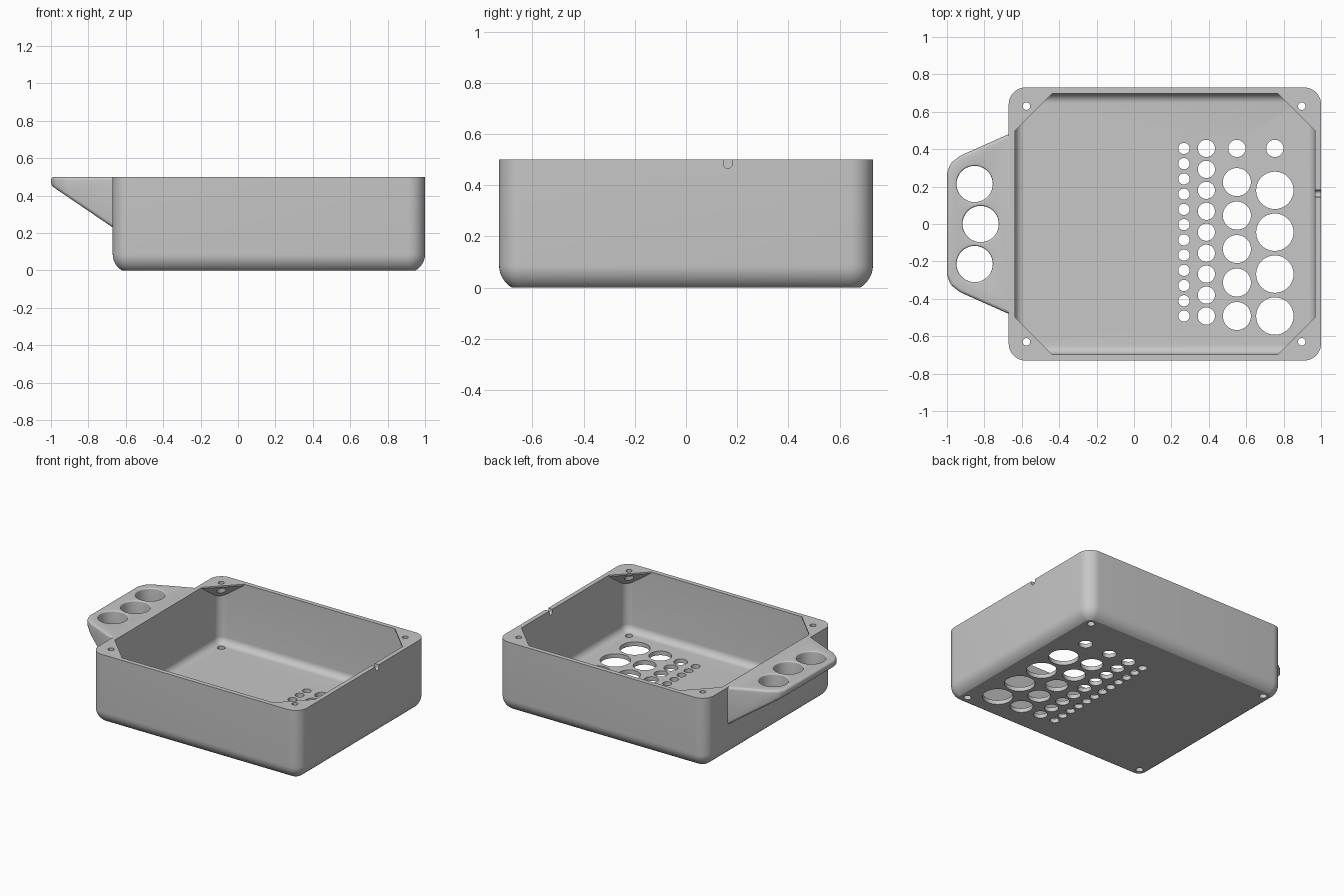
import bpy
import bmesh
from math import sin, cos, pi, sqrt, asin

if "Cube" in bpy.data.objects:
    bpy.data.objects.remove(bpy.data.objects["Cube"], do_unlink=True)

X0, X1, Y, TOP = -0.67, 1.0, 0.73, 0.5   # outer walls and rim height
WALL, CORNER = 0.033, 0.09
FLOOR = 0.03

grey = bpy.data.materials.new("grey plastic")
grey.diffuse_color = (0.57, 0.57, 0.57, 1)
grey.use_nodes = True
grey.node_tree.nodes["Principled BSDF"].inputs["Base Color"].default_value = (0.57, 0.57, 0.57, 1)


def skin(bm, rings):
    """Closed solid through a stack of equal-length point rings."""
    loops = [[bm.verts.new(p) for p in ring] for ring in rings]
    n = len(loops[0])
    for low, high in zip(loops, loops[1:]):
        for i in range(n):
            j = (i + 1) % n
            bm.faces.new((low[i], low[j], high[j], high[i]))
    bm.faces.new(loops[0][::-1])
    bm.faces.new(loops[-1])


def make(name, bm):
    bmesh.ops.recalc_face_normals(bm, faces=bm.faces[:])
    mesh = bpy.data.meshes.new(name)
    bm.to_mesh(mesh)
    bm.free()
    mesh.materials.append(grey)
    obj = bpy.data.objects.new(name, mesh)
    bpy.context.collection.objects.link(obj)
    return obj


def combine(obj, other, operation):
    """Apply a boolean and discard the second object."""
    other.hide_render = True
    mod = obj.modifiers.new(operation.lower(), "BOOLEAN")
    mod.object, mod.operation, mod.solver = other, operation, "EXACT"
    bpy.context.view_layer.objects.active = obj
    bpy.ops.object.modifier_apply(modifier=mod.name)
    bpy.data.objects.remove(other, do_unlink=True)


def rounded_rect(inset, z, steps=10):
    r = CORNER - inset
    cx, cy = (X0 + X1) / 2, Y - CORNER
    hx = (X1 - X0) / 2 - CORNER
    ring = []
    for q, (sx, sy) in enumerate(((1, 1), (-1, 1), (-1, -1), (1, -1))):
        for k in range(steps + 1):
            a = (q + k / steps) * pi / 2
            ring.append((cx + sx * hx + r * cos(a), sy * cy + r * sin(a), z))
    return ring


def tub(name, offset, r, centre_z, floor, top):
    """Rounded block whose base fillet is cut off flat at the floor."""
    start = asin((centre_z - floor) / r)
    rings = []
    for k in range(9):
        a = start * (1 - k / 8)
        rings.append(rounded_rect(offset + r * (1 - cos(a)), centre_z - r * sin(a)))
    rings.append(rounded_rect(offset, top))
    bm = bmesh.new()
    skin(bm, rings)
    return make(name, bm)


def circle(x, y, z, r, n=40):
    return [(x + r * cos(2 * pi * i / n), y + r * sin(2 * pi * i / n), z) for i in range(n)]


# Tray body and the hollow inside it
tray = tub("tray", 0, 0.10, 0.087, 0, TOP)
cavity = tub("cavity", WALL, 0.05, FLOOR + 0.05, FLOOR, 0.6)

# Corner gussets, sloping down into each corner
bm = bmesh.new()
leg, e = 0.198, 0.03
for cx, dx in ((X0 + WALL, 1), (X1 - WALL, -1)):
    for dy in (1, -1):
        cy = -dy * (Y - WALL)
        plan = [(leg + e, -e), (-e, leg + e), (-e, -e)]
        low = [(cx + dx * u, cy + dy * v, TOP - 0.01 - (leg - u - v) / sqrt(2)) for u, v in plan]
        skin(bm, [low, [(x, y, 0.7) for x, y, z in low]])
combine(cavity, make("gussets", bm), "DIFFERENCE")
combine(tray, cavity, "DIFFERENCE")

# Wedge handle on the right side
half = [(-0.655, 0.487), (-0.93, 0.365), (-0.98, 0.325), (-1.0, 0.275)]
plan = half + [(x, -y) for x, y in reversed(half)]
bm = bmesh.new()
skin(bm, [[(x, y, 0.23 - 0.68 * (x - X0)) for x, y in plan], [(x, y, TOP) for x, y in plan]])
rim = [ed for ed in bm.edges
       if any(v.co.x < -0.7 for v in ed.verts)
       and abs(ed.verts[0].co.z - ed.verts[1].co.z) < 0.25]
bmesh.ops.bevel(bm, geom=rim, offset=0.018, segments=5, profile=0.5,
                affect="EDGES", clamp_overlap=True)
combine(tray, make("handle", bm), "UNION")

bm = bmesh.new()


def drill(x, y, r, z0=-0.1, z1=0.1):
    skin(bm, [circle(x, y, z0, r), circle(x, y, z1, r)])


# Sizing holes in the floor: x, radius, count, first y
LAST, FIRST = -0.492, 0.404
for x, r, count, first in ((0.267, 0.03, 12, FIRST), (0.387, 0.046, 9, FIRST),
                           (0.55, 0.075, 5, 0.224), (0.753, 0.1, 4, 0.18)):
    for i in range(count):
        drill(x, first + (LAST - first) * i / (count - 1), r)
for x in (0.55, 0.753):
    drill(x, FIRST, 0.046)

# Screw holes through the gussets and the floor below
for x in (-0.575, 0.897):
    for y in (-0.63, 0.63):
        drill(x, y, 0.025)
        skin(bm, [circle(x, y, z, r) for z, r in
                  ((0.2, 0.03), (0.47, 0.03), (0.47, 0.02), (0.6, 0.02))])

# Round-bottomed notch in the left wall
r = 0.0175
outline = [(0.163 + r * cos(pi + pi * k / 10), 0.483 + r * sin(pi + pi * k / 10)) for k in range(11)]
outline += [(0.163 + r, 0.6), (0.163 - r, 0.6)]
skin(bm, [[(x, y, z) for y, z in outline] for x in (0.93, 1.05)])
combine(tray, make("holes", bm), "DIFFERENCE")

# Finger holes with a rounded top edge, cut one at a time
for x, y in ((-0.852, 0.214), (-0.82, 0), (-0.852, -0.214)):
    r, f = 0.097, 0.009
    rings = [circle(x, y, 0.1, r)]
    for k in range(6):
        a = k / 5 * pi / 2
        rings.append(circle(x, y, TOP - f + f * sin(a), r + f * (1 - cos(a))))
    rings.append(circle(x, y, 0.6, r + f))
    bm = bmesh.new()
    skin(bm, rings)
    combine(tray, make("finger_hole", bm), "DIFFERENCE")

# Smooth the curves, keep the edges crisp
bpy.ops.object.select_all(action="DESELECT")
tray.select_set(True)
bpy.context.view_layer.objects.active = tray
bpy.ops.object.shade_smooth_by_angle(angle=0.42)
